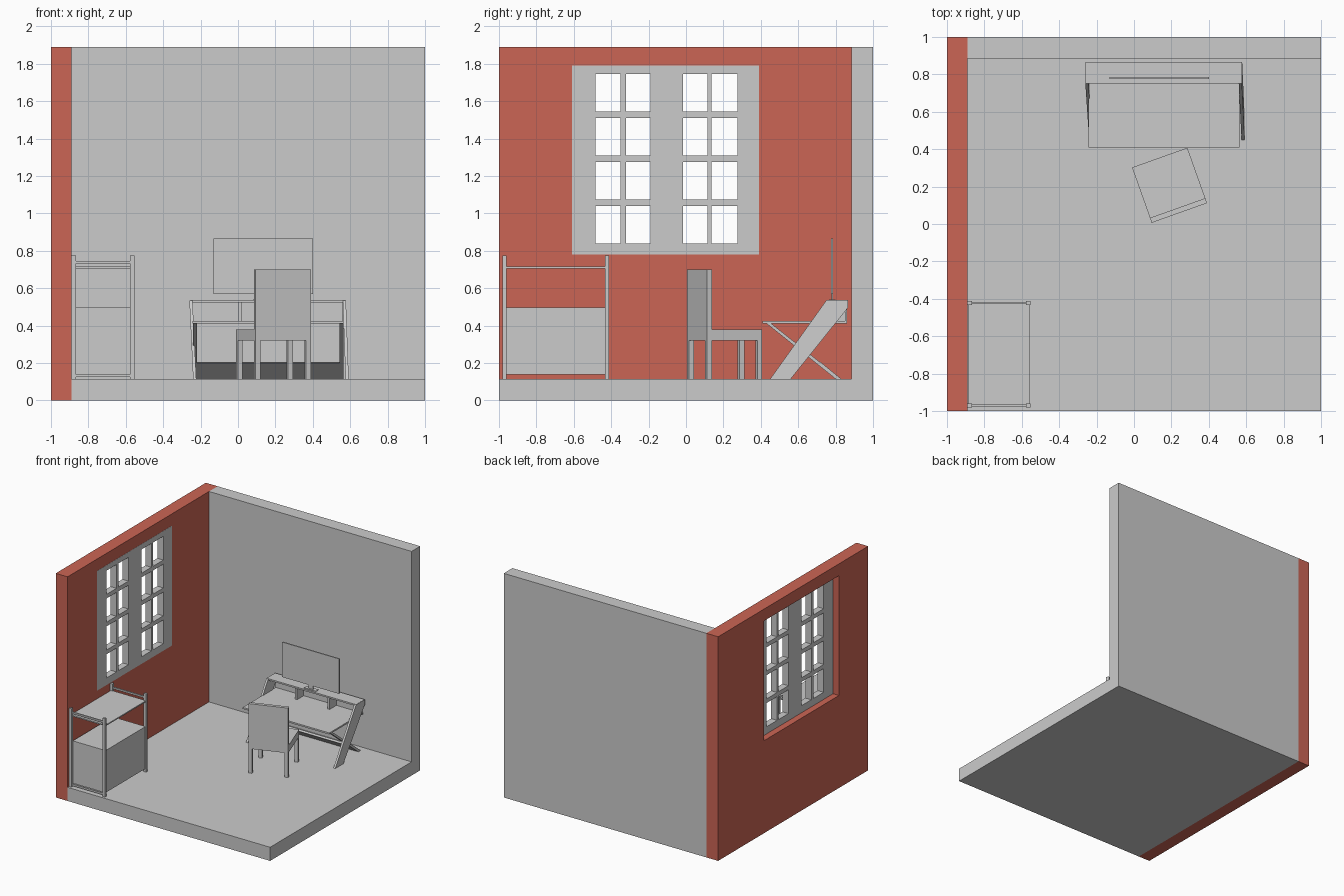
import bpy, bmesh, math
from mathutils import Matrix, Vector

if "Cube" in bpy.data.objects:
    bpy.data.objects.remove(bpy.data.objects["Cube"])

red = bpy.data.materials.new("red_wall")
red.diffuse_color = (0.60, 0.13, 0.09, 1)
red.use_nodes = True
red.node_tree.nodes["Principled BSDF"].inputs["Base Color"].default_value = red.diffuse_color


def finish(name, bm, mat=None):
    bmesh.ops.recalc_face_normals(bm, faces=bm.faces)
    me = bpy.data.meshes.new(name)
    bm.to_mesh(me)
    bm.free()
    ob = bpy.data.objects.new(name, me)
    bpy.context.collection.objects.link(ob)
    if mat:
        me.materials.append(mat)
    return ob


def box(name, x0, x1, y0, y1, z0, z1, matrix=None):
    bm = bmesh.new()
    bmesh.ops.create_cube(bm, size=1)
    bm.transform(Matrix.Translation(((x0 + x1) / 2, (y0 + y1) / 2, (z0 + z1) / 2))
                 @ Matrix.Diagonal((x1 - x0, y1 - y0, z1 - z0, 1)))
    if matrix:
        bm.transform(matrix)
    return finish(name, bm)


def extrude_x(bm, faces, dx):
    ext = bmesh.ops.extrude_face_region(bm, geom=faces)
    moved = [v for v in ext["geom"] if isinstance(v, bmesh.types.BMVert)]
    bmesh.ops.translate(bm, verts=moved, vec=(dx, 0, 0))


def pierced_plate(name, x0, x1, ys, zs, mat=None):
    """Plate in the yz plane; every odd/odd grid cell is an opening."""
    bm = bmesh.new()
    v = [[bm.verts.new((x0, y, z)) for z in zs] for y in ys]
    faces = [bm.faces.new((v[i][j], v[i + 1][j], v[i + 1][j + 1], v[i][j + 1]))
             for i in range(len(ys) - 1) for j in range(len(zs) - 1)
             if not (i % 2 and j % 2)]
    bmesh.ops.delete(bm, geom=[a for a in bm.verts if not a.link_faces], context='VERTS')
    extrude_x(bm, faces, x1 - x0)
    return finish(name, bm, mat)


def side_profile(name, x0, x1, pts, lean=0.0):
    """Extrude a (y, z) profile along x; lean shifts x towards the bottom."""
    bm = bmesh.new()
    f = bm.faces.new([bm.verts.new((x0, y, z)) for y, z in pts])
    extrude_x(bm, [f], x1 - x0)
    for vert in bm.verts:
        vert.co.x += lean * (0.535 - vert.co.z) / 0.42
    return finish(name, bm)


# Room shell
FL = 0.115
box("floor", -0.89, 1, -1, 0.885, 0, FL)
box("back_wall", -0.89, 1, 0.885, 1, 0, 1.89)
pierced_plate("left_wall", -1, -0.89, [-1, -0.61, 0.39, 1], [0, 0.78, 1.79, 1.89], red)

# Window with sixteen panes
pierced_plate("window_frame", -0.945, -0.889,
              [-0.61, -0.485, -0.35, -0.32, -0.19, -0.015, 0.115, 0.135, 0.275, 0.39],
              [0.78, 0.84, 1.04, 1.075, 1.275, 1.31, 1.51, 1.545, 1.745, 1.79])

# Shelf unit
for x in (-0.89, -0.577):
    for y in (-0.98, -0.432):
        box("shelf_post", x, x + 0.023, y, y + 0.02, FL, 0.775)
for y in (-0.975, -0.428):
    box("shelf_top_rail", -0.867, -0.577, y, y + 0.012, 0.733, 0.747)
    box("shelf_bottom_rail", -0.867, -0.577, y, y + 0.012, 0.125, 0.14)
box("shelf_board", -0.885, -0.56, -0.965, -0.425, 0.705, 0.715)
box("shelf_cabinet", -0.87, -0.565, -0.96, -0.428, 0.14, 0.375)
box("shelf_drawer", -0.87, -0.563, -0.96, -0.428, 0.375, 0.497)

# Desk: slanted legs, crossing braces, desktop and raised shelf
leg = [(0.45, FL), (0.56, FL), (0.865, 0.495), (0.865, 0.535), (0.75, 0.535)]
side_profile("desk_leg_left", -0.26, -0.243, leg, 0.02)
side_profile("desk_leg_right", 0.56, 0.577, leg, 0.015)
brace = [(0.43, 0.412), (0.455, 0.412), (0.83, FL), (0.80, FL)]
for x in (-0.24, 0.543):
    side_profile("desk_brace", x, x + 0.02, brace)
side_profile("desk_foot_plate", -0.24, 0.563,
             [(0.695, 0.2), (0.72, 0.205), (0.83, FL), (0.80, FL)])
box("desktop", -0.243, 0.565, 0.41, 0.86, 0.411, 0.424)
box("desk_upper_shelf", -0.255, 0.575, 0.75, 0.865, 0.523, 0.536)
box("desk_back_panel", -0.243, 0.56, 0.85, 0.86, 0.424, 0.523)
for x in (0.0, 0.305):
    box("desk_divider", x, x + 0.018, 0.76, 0.85, 0.424, 0.523)

# Monitor
box("monitor_screen", -0.13, 0.40, 0.775, 0.785, 0.57, 0.865)
box("monitor_neck", 0.115, 0.155, 0.777, 0.785, 0.536, 0.58)
box("monitor_base", 0.08, 0.19, 0.765, 0.80, 0.536, 0.541)

# Chair, turned towards the desk
M = Matrix.Translation(Vector((0.19, 0.207, 0))) @ Matrix.Rotation(math.radians(19.6), 4, 'Z')
h = 0.157
box("chair_seat", -h, h, -h + 0.028, h, 0.32, 0.38, M)
box("chair_back", -h, h, -h, -h + 0.028, 0.32, 0.70, M)
for x in (-h, h - 0.028):
    for y in (-h, h - 0.028):
        box("chair_leg", x, x + 0.028, y, y + 0.028, FL, 0.32, M)
